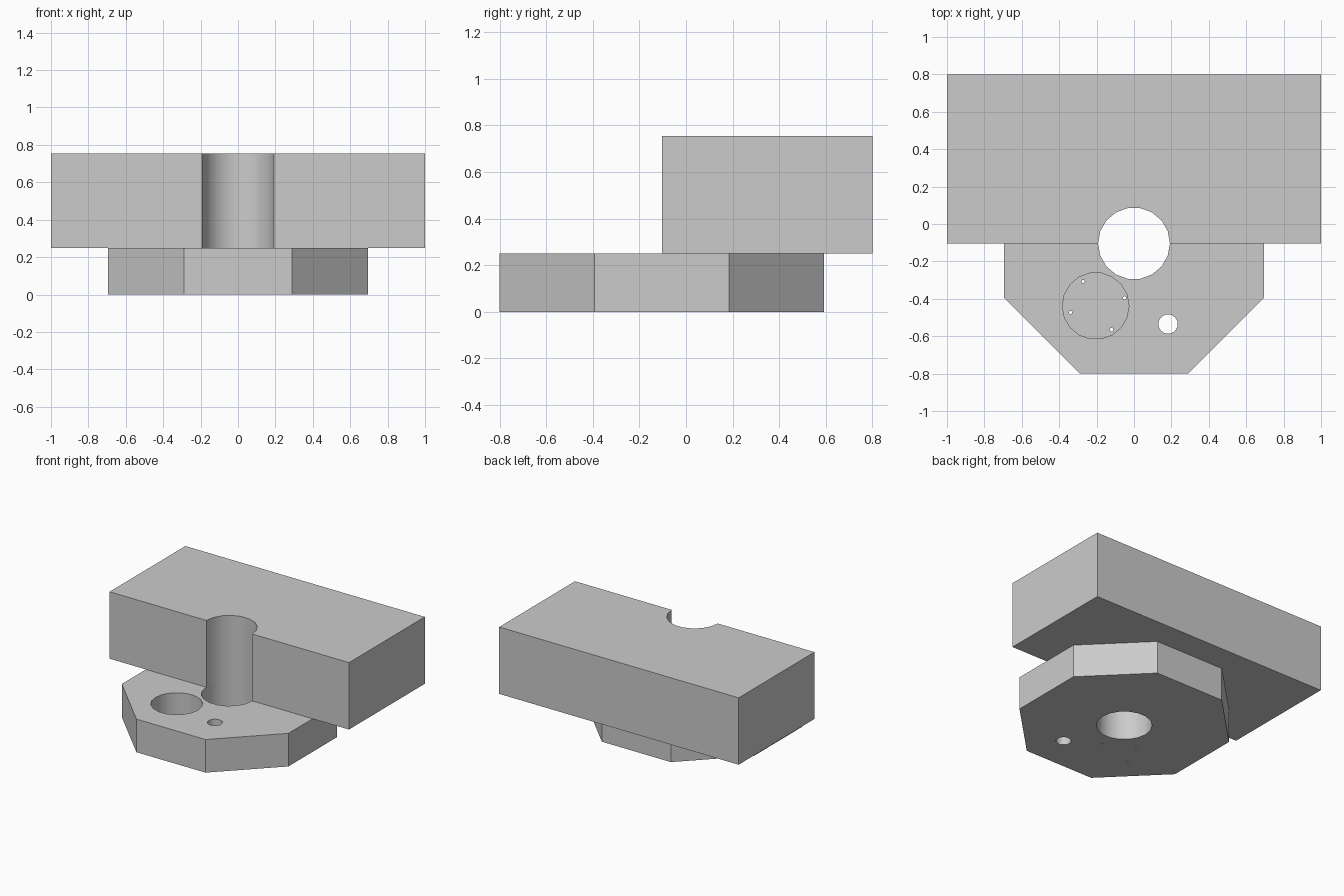
import bpy, bmesh
from math import cos, sin, pi, radians

if "Cube" in bpy.data.objects:
    bpy.data.objects.remove(bpy.data.objects["Cube"], do_unlink=True)

grey = bpy.data.materials.new("plain_grey")
grey.use_nodes = True
grey.diffuse_color = (0.6, 0.6, 0.6, 1)
grey.node_tree.nodes["Principled BSDF"].inputs["Base Color"].default_value = (0.6, 0.6, 0.6, 1)


def ring(x, y, radius, sides, turn=0.0):
    """Regular polygon outline, first corner at angle turn."""
    return [(x + radius * cos(turn + 2 * pi * i / sides),
             y + radius * sin(turn + 2 * pi * i / sides)) for i in range(sides)]


def prism(name, outline, bottom, top):
    """Upright solid from a counter-clockwise outline."""
    bm = bmesh.new()
    face = bm.faces.new([bm.verts.new((x, y, bottom)) for x, y in outline])
    up = bmesh.ops.extrude_face_region(bm, geom=[face])["geom"]
    bmesh.ops.translate(bm, vec=(0, 0, top - bottom),
                        verts=[v for v in up if isinstance(v, bmesh.types.BMVert)])
    bmesh.ops.recalc_face_normals(bm, faces=bm.faces)
    mesh = bpy.data.meshes.new(name)
    bm.to_mesh(mesh)
    bm.free()
    mesh.materials.append(grey)
    obj = bpy.data.objects.new(name, mesh)
    bpy.context.collection.objects.link(obj)
    return obj


def drill(obj, cutters):
    """Cut every cutter out of obj, then smooth the bores."""
    bpy.ops.object.select_all(action="DESELECT")
    obj.select_set(True)
    bpy.context.view_layer.objects.active = obj
    for cutter in cutters:
        mod = obj.modifiers.new("drill", "BOOLEAN")
        mod.operation = "DIFFERENCE"
        mod.solver = "EXACT"
        mod.object = cutter
        bpy.ops.object.modifier_apply(modifier=mod.name)
    bpy.ops.object.shade_smooth_by_angle(angle=radians(30))


CENTRE_Y = -0.104
PLATE_TOP = 0.25
BLOCK_TOP = 0.755

# Octagonal base plate and rectangular block on its back half
plate = prism("base_plate", ring(0, CENTRE_Y, 0.696 / cos(pi / 8), 8, pi / 8), 0, PLATE_TOP)
block = prism("upper_block", [(-1, CENTRE_Y), (1, CENTRE_Y), (1, 0.8), (-1, 0.8)],
              PLATE_TOP, BLOCK_TOP)

# Main bore, blind round pocket and side hole
bore = prism("bore_cutter", ring(0, CENTRE_Y, 0.192, 18), -0.1, 1)
pocket = prism("pocket_cutter", ring(-0.205, -0.438, 0.178, 18), 0.05, 0.4)
side_hole = prism("side_hole_cutter", ring(0.182, -0.535, 0.052, 18), -0.1, 0.4)
cutters = [bore, pocket, side_hole]

# Four pin holes through the pocket floor
for x, y in [(-0.272, -0.307), (-0.05, -0.395), (-0.34, -0.473), (-0.12, -0.565)]:
    cutters.append(prism("pin_hole_cutter", ring(x, y, 0.009, 16), -0.1, 0.1))

drill(plate, cutters)
drill(block, [bore])

for cutter in cutters:
    bpy.data.objects.remove(cutter, do_unlink=True)
